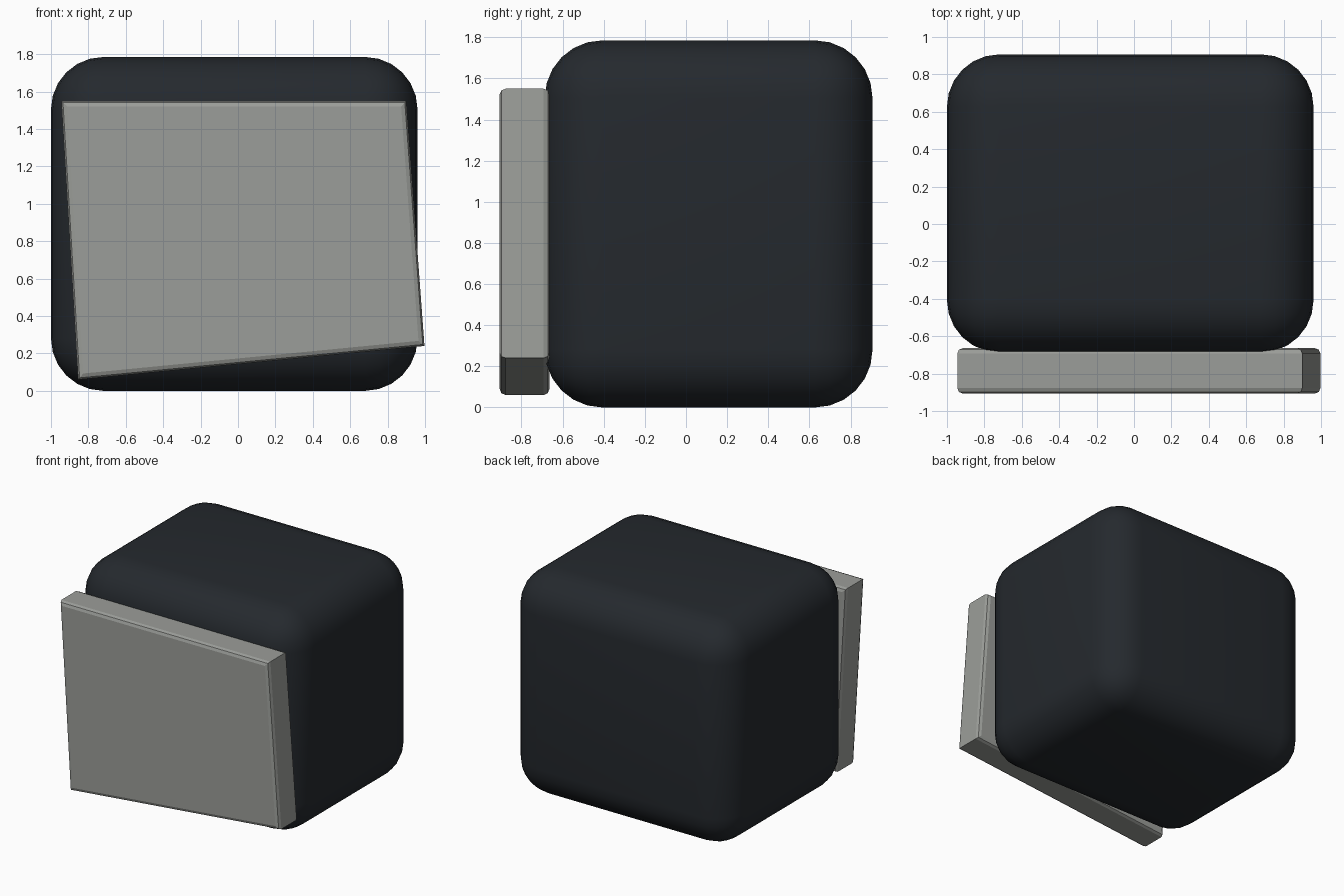
import bpy, bmesh
from math import radians

if "Cube" in bpy.data.objects:
    bpy.data.objects.remove(bpy.data.objects["Cube"])


def material(name, rgb):
    m = bpy.data.materials.new(name)
    m.diffuse_color = (*rgb, 1)
    m.use_nodes = True
    m.node_tree.nodes["Principled BSDF"].inputs["Base Color"].default_value = m.diffuse_color
    return m


def prism(name, profile, y0, y1, mat):
    """Extrude an xz outline from y0 to y1."""
    bm = bmesh.new()
    face = bm.faces.new([bm.verts.new((x, y0, z)) for x, z in profile])
    ext = bmesh.ops.extrude_face_region(bm, geom=[face], use_keep_orig=True)
    verts = [g for g in ext["geom"] if isinstance(g, bmesh.types.BMVert)]
    bmesh.ops.translate(bm, verts=verts, vec=(0, y1 - y0, 0))
    bmesh.ops.recalc_face_normals(bm, faces=bm.faces)
    return bm


def finish(bm, name, mat, angle):
    me = bpy.data.meshes.new(name)
    bm.to_mesh(me)
    bm.free()
    ob = bpy.data.objects.new(name, me)
    bpy.context.collection.objects.link(ob)
    me.materials.append(mat)
    bpy.ops.object.select_all(action='DESELECT')
    ob.select_set(True)
    bpy.context.view_layer.objects.active = ob
    bpy.ops.object.shade_smooth_by_angle(angle=radians(angle))
    return ob


dark = material("dark_slate", (0.018, 0.022, 0.027))
grey = material("light_grey", (0.33, 0.34, 0.32))

# Rounded block
bm = prism("block", [(-1, 0), (0.96, 0), (0.96, 1.785), (-1, 1.785)], -0.687, 0.907, dark)
bmesh.ops.bevel(bm, geom=bm.edges[:], offset=0.28, segments=6, profile=0.5,
                affect='EDGES', clamp_overlap=True)
finish(bm, "rounded_block", dark, 40)

# Skewed front plate, softened only around its front and back rims
bm = prism("plate", [(-0.945, 1.55), (0.9, 1.55), (0.997, 0.24), (-0.855, 0.06)],
           -0.907, -0.663, grey)
rims = [e for e in bm.edges if abs(e.verts[0].co.y - e.verts[1].co.y) < 1e-4]
bmesh.ops.bevel(bm, geom=rims, offset=0.03, segments=2, profile=0.5, affect='EDGES')
finish(bm, "front_plate", grey, 20)
